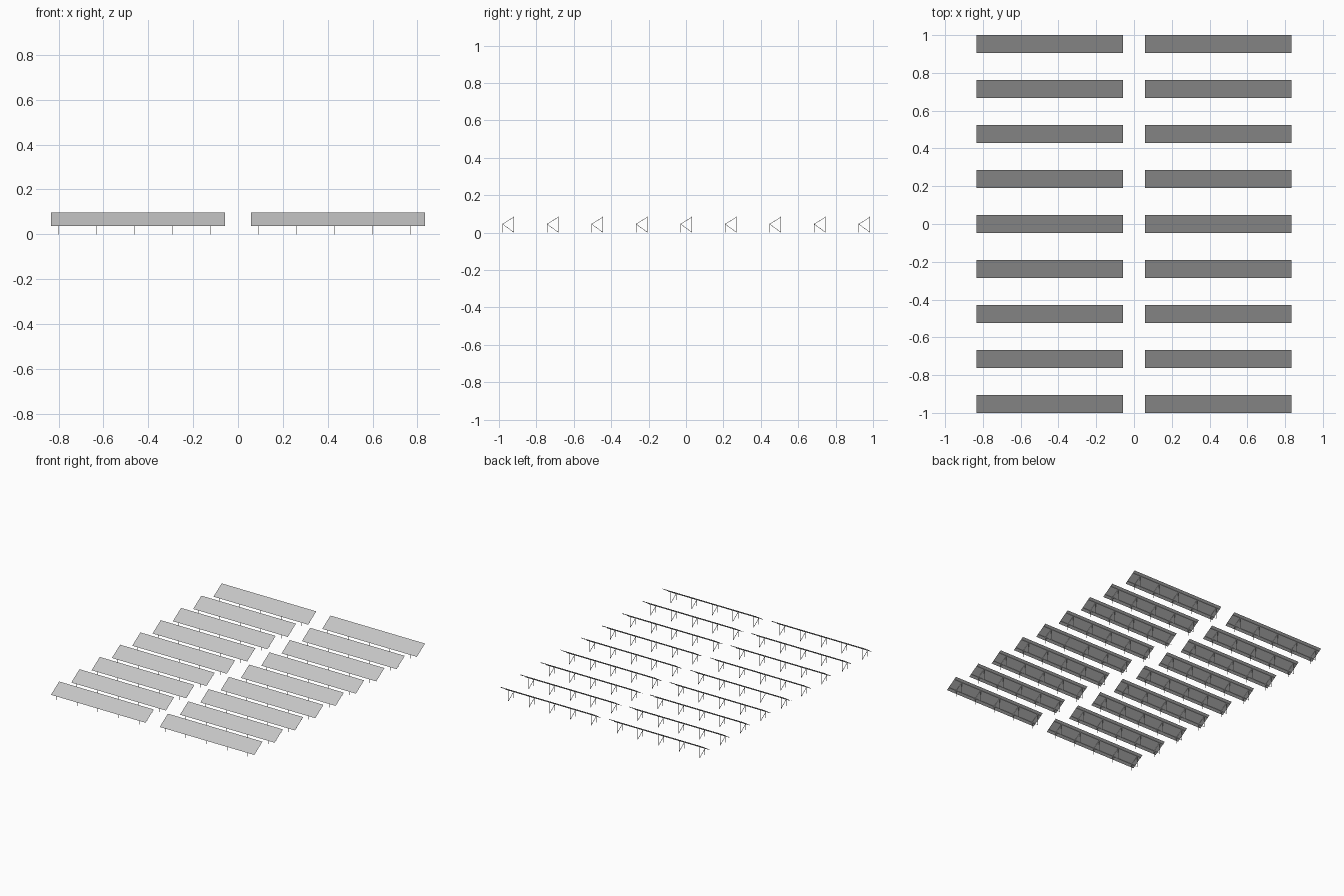
import bpy, bmesh, math
from mathutils import Vector, Matrix

cube = bpy.data.objects.get("Cube")
if cube:
    bpy.data.objects.remove(cube)

# Layout
ROWS, PITCH = 9, 0.238
LENGTH, TABLE_X = 0.776, 0.446      # table length and centre offset from the aisle
HALF_DEPTH = 0.048                  # half of the panel depth seen from above
LOW, HIGH = 0.036, 0.098            # heights of front and back panel edges
COLUMNS = 23                        # panel modules along one table
BAR = 0.0024
SLOPE = (HIGH - LOW) / (2 * HALF_DEPTH)
MID = (HIGH + LOW) / 2


def material(name, rgb):
    m = bpy.data.materials.new(name)
    m.use_nodes = True
    m.diffuse_color = (*rgb, 1)
    m.node_tree.nodes["Principled BSDF"].inputs["Base Color"].default_value = (*rgb, 1)
    return m


grey = material("light grey", (0.55, 0.55, 0.55))


def finish(bm, name):
    mesh = bpy.data.meshes.new(name)
    bm.to_mesh(mesh)
    bm.free()
    mesh.materials.append(grey)
    return mesh


def bar(bm, a, b):
    """Thin square bar between two points."""
    a, b = Vector(a), Vector(b)
    d = b - a
    turn = d.to_track_quat('Z', 'Y').to_matrix().to_4x4()
    size = Matrix.Diagonal((BAR, BAR, d.length, 1))
    bmesh.ops.create_cube(bm, size=1, matrix=Matrix.Translation((a + b) / 2) @ turn @ size)


def under(y, drop):
    """Height at a given distance below the panel plane."""
    return MID + y * SLOPE - drop


# Sloping sheet of modules, two high
bm = bmesh.new()
bmesh.ops.create_grid(bm, x_segments=COLUMNS, y_segments=2, size=1,
                      matrix=Matrix.Diagonal((LENGTH / 2, HALF_DEPTH, 1, 1)))
for v in bm.verts:
    v.co.z = under(v.co.y, 0)
panel_mesh = finish(bm, "panel_table")

# Frame: purlins along the table, then five braced trestles
bm = bmesh.new()
FRONT, BACK = -0.028, 0.031
for y in (FRONT, BACK):
    z = under(y, 0.0022)
    bar(bm, (-LENGTH / 2, y, z), (LENGTH / 2, y, z))
for i in range(5):
    x = -LENGTH / 2 + 0.032 + i * 0.1695
    top_front, top_back = under(FRONT, 0.004), under(BACK, 0.004)
    bar(bm, (x, FRONT, top_front), (x, BACK, top_back))
    bar(bm, (x, FRONT, 0), (x, FRONT, top_front))
    bar(bm, (x, BACK, 0), (x, BACK, top_back))
    bar(bm, (x, FRONT, top_front), (x, BACK, 0.002))
frame_mesh = finish(bm, "support_frame")

# Two tables in every row
for row in range(ROWS):
    y = (row - (ROWS - 1) / 2) * PITCH
    for side, x in (("right", -TABLE_X), ("left", TABLE_X)):
        for part, mesh in (("panel", panel_mesh), ("frame", frame_mesh)):
            ob = bpy.data.objects.new(f"{side}_{part}_row_{row + 1}", mesh)
            ob.location = (x, y, 0)
            bpy.context.collection.objects.link(ob)
